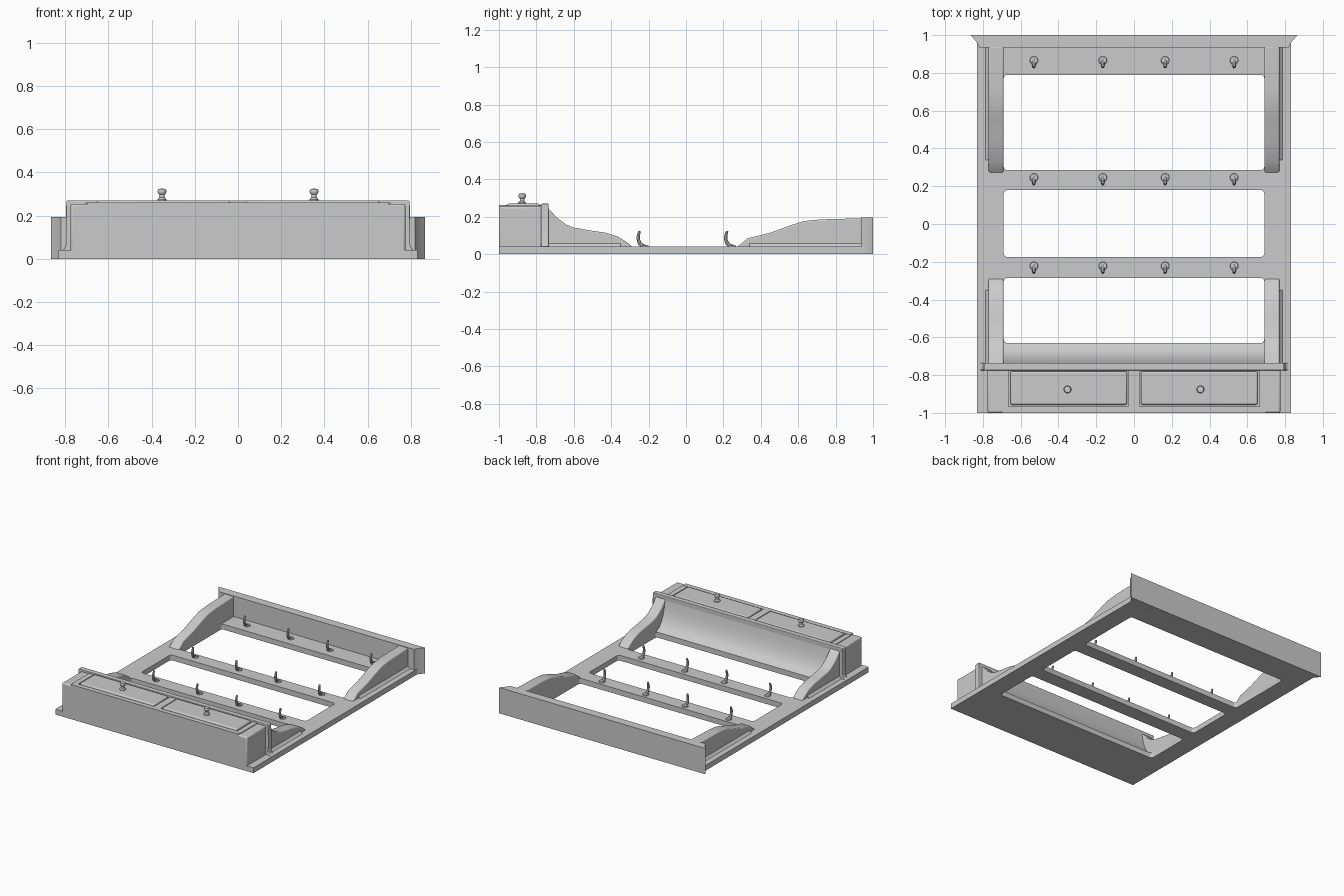
import bpy, bmesh, math
from mathutils import Vector

if "Cube" in bpy.data.objects:
    bpy.data.objects.remove(bpy.data.objects["Cube"])


def finish(name, bm, bevel=0.0, angle=40, segs=3):
    bmesh.ops.recalc_face_normals(bm, faces=bm.faces)
    me = bpy.data.meshes.new(name)
    bm.to_mesh(me)
    bm.free()
    ob = bpy.data.objects.new(name, me)
    bpy.context.collection.objects.link(ob)
    bpy.ops.object.select_all(action='DESELECT')
    ob.select_set(True)
    bpy.context.view_layer.objects.active = ob
    bpy.ops.object.shade_smooth_by_angle(angle=math.radians(35))
    if bevel:
        m = ob.modifiers.new("soft_edges", 'BEVEL')
        m.width = bevel
        m.segments = segs
        m.limit_method = 'ANGLE'
        m.angle_limit = math.radians(angle)
    return ob


def prism(name, pts, a, b, axis, bevel=0.0):
    """Extrude a 2D profile between a and b along x, y or z."""
    def place(p, t):
        return {'x': (t, p[0], p[1]), 'y': (p[0], t, p[1]), 'z': (p[0], p[1], t)}[axis]
    bm = bmesh.new()
    lo = [bm.verts.new(place(p, a)) for p in pts]
    hi = [bm.verts.new(place(p, b)) for p in pts]
    bm.faces.new(lo)
    bm.faces.new(hi[::-1])
    for i in range(len(pts)):
        j = (i + 1) % len(pts)
        bm.faces.new((lo[i], lo[j], hi[j], hi[i]))
    return finish(name, bm, bevel)


def box(name, x0, x1, y0, y1, z0, z1, bevel=0.0):
    return prism(name, [(x0, y0), (x1, y0), (x1, y1), (x0, y1)], z0, z1, 'z', bevel)


def rounded_rect(x, y0, y1, r, n=4):
    pts = []
    corners = [(x - r, y1 - r), (r - x, y1 - r), (r - x, y0 + r), (x - r, y0 + r)]
    for k, (cx, cy) in enumerate(corners):
        for i in range(n + 1):
            t = math.pi / 2 * (k + i / n)
            pts.append((cx + r * math.cos(t), cy + r * math.sin(t)))
    return pts


def curve_object(name, curve):
    ob = bpy.data.objects.new(name, curve)
    bpy.context.collection.objects.link(ob)
    bpy.ops.object.select_all(action='DESELECT')
    ob.select_set(True)
    bpy.context.view_layer.objects.active = ob
    bpy.ops.object.convert(target='MESH')
    ob = bpy.context.view_layer.objects.active
    bpy.ops.object.shade_smooth_by_angle(angle=math.radians(35))
    return ob


# back frame with three rounded openings
cu = bpy.data.curves.new("back_frame", 'CURVE')
cu.dimensions = '2D'
cu.fill_mode = 'BOTH'
cu.extrude = 0.02
loops = [[(-0.83, -1), (0.83, -1), (0.83, 0.96), (-0.83, 0.96)]]
loops += [rounded_rect(0.69, a, b, 0.02) for a, b in
          ((0.285, 0.79), (-0.175, 0.18), (-0.63, -0.285))]
for pts in loops:
    sp = cu.splines.new('POLY')
    sp.points.add(len(pts) - 1)
    for q, p in zip(sp.points, pts):
        q.co = (p[0], p[1], 0, 1)
    sp.use_cyclic_u = True
frame = curve_object("back_frame", cu)
frame.location.z = 0.02

# flared top board
prism("top_board", [(-0.82, 0.935), (0.82, 0.935), (0.835, 0.965), (0.865, 1.0),
                    (-0.865, 1.0), (-0.835, 0.965)], 0, 0.195, 'z')

# shaped side brackets and drawer-case end posts
upper = [(0.26, 0.03), (0.28, 0.045), (0.33, 0.085), (0.45, 0.115), (0.56, 0.155),
         (0.63, 0.177), (0.72, 0.186), (0.94, 0.192), (0.94, 0.03)]
lower = [(-0.76, 0.03), (-0.76, 0.265), (-0.74, 0.25), (-0.69, 0.195), (-0.64, 0.158),
         (-0.6, 0.142), (-0.5, 0.125), (-0.43, 0.115), (-0.36, 0.092), (-0.31, 0.06), (-0.28, 0.03)]
for s in (-1, 1):
    prism("upper_bracket", upper, 0.69 * s, 0.77 * s, 'x', 0.008)
    prism("lower_bracket", lower, 0.69 * s, 0.77 * s, 'x', 0.008)
    box("end_post", *sorted((0.68 * s, 0.775 * s)), -1, -0.76, 0.02, 0.255, 0.01)
    # small cove where the brackets meet the rails
    for y0, y1 in ((0.34, 0.94), (-0.76, -0.35)):
        prism("bracket_cove", [(0.765 * s, 0.035), (0.765 * s, 0.065), (0.775 * s, 0.048),
                               (0.795 * s, 0.035)], y0, y1, 'y')

# drawer case, divider and flared shelf
box("drawer_case", -0.7, 0.7, -1, -0.75, 0.01, 0.245)
box("case_bottom_rail", -0.7, 0.7, -1, -0.965, 0.02, 0.262)
box("case_divider", -0.028, 0.028, -0.97, -0.76, 0.2, 0.262)
for s in (-1, 1):
    box("case_stile", *sorted((0.665 * s, 0.705 * s)), -0.97, -0.76, 0.2, 0.26)
half = [(0.825, 0.035), (0.805, 0.045), (0.797, 0.065), (0.795, 0.27)]
prism("shelf", half + [(-x, z) for x, z in half[::-1]], -0.775, -0.735, 'y', 0.008)

# concave panel behind the shelf
prism("cove_panel", [(-0.755, 0.01), (-0.755, 0.255), (-0.738, 0.255), (-0.727, 0.19),
                     (-0.713, 0.14), (-0.693, 0.095), (-0.668, 0.062), (-0.63, 0.04),
                     (-0.63, 0.01)], -0.7, 0.7, 'x')

# drawers with turned knobs
knob = [(0.021, 0.255), (0.021, 0.276), (0.013, 0.284), (0.012, 0.297), (0.019, 0.304),
        (0.021, 0.314), (0.017, 0.323), (0.0, 0.326)]
for s in (-1, 1):
    box("drawer_front", *sorted((0.036 * s, 0.655 * s)), -0.957, -0.78, 0.22, 0.27, 0.01)
    bm = bmesh.new()
    vs = [bm.verts.new((0.352 * s + r, -0.876, z)) for r, z in knob]
    es = [bm.edges.new(p) for p in zip(vs, vs[1:])]
    bmesh.ops.spin(bm, geom=vs + es, cent=(0.352 * s, -0.876, 0), axis=(0, 0, 1),
                   angle=math.tau, steps=20)
    bmesh.ops.remove_doubles(bm, verts=bm.verts, dist=1e-5)
    finish("drawer_knob", bm)

# three rows of curved hooks on round plates
path = [(0.012, 0.038, 1.0), (-0.012, 0.05, 0.95), (-0.025, 0.072, 0.85),
        (-0.027, 0.095, 0.8), (-0.02, 0.124, 0.6)]
for y in (0.86, 0.24, -0.228):
    for x in (-0.53, -0.165, 0.165, 0.53):
        hc = bpy.data.curves.new("hook", 'CURVE')
        hc.dimensions = '3D'
        hc.bevel_depth = 0.011
        hc.bevel_resolution = 2
        hc.resolution_u = 4
        hc.use_fill_caps = True
        sp = hc.splines.new('BEZIER')
        sp.bezier_points.add(len(path) - 1)
        for q, (dy, z, r) in zip(sp.bezier_points, path):
            q.co = (x, y + dy, z)
            q.radius = r
            q.handle_left_type = q.handle_right_type = 'AUTO'
        curve_object("hook", hc)
        bm = bmesh.new()
        bmesh.ops.create_cone(bm, cap_ends=True, segments=16, radius1=0.024,
                              radius2=0.02, depth=0.012)
        bmesh.ops.translate(bm, verts=bm.verts, vec=Vector((x, y + 0.006, 0.041)))
        finish("hook_plate", bm)
